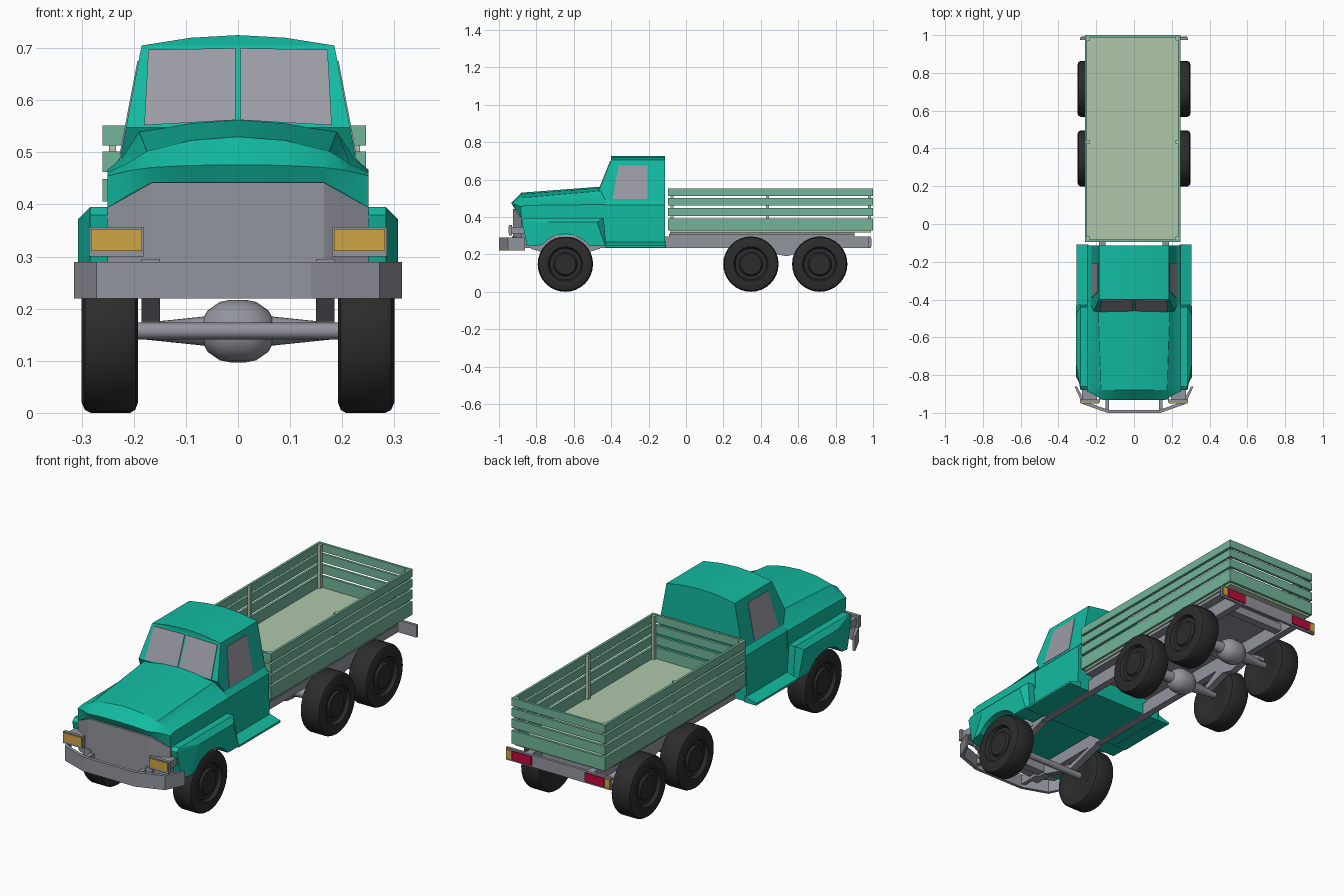
import bpy, bmesh, math
from mathutils import Vector

if "Cube" in bpy.data.objects:
    bpy.data.objects.remove(bpy.data.objects["Cube"])

def mat(name, r, g, b):
    m = bpy.data.materials.new(name)
    m.diffuse_color = (r, g, b, 1)
    m.use_nodes = True
    m.node_tree.nodes["Principled BSDF"].inputs["Base Color"].default_value = m.diffuse_color
    return m

TEAL = mat("teal_paint", 0.006, 0.50, 0.36)
GREY = mat("grey_metal", 0.29, 0.30, 0.34)
GLASS = mat("grey_glass", 0.33, 0.33, 0.38)
BLACK = mat("black_rubber", 0.025, 0.025, 0.025)
BOARD = mat("green_boards", 0.17, 0.46, 0.32)
FLOOR = mat("pale_green_floor", 0.43, 0.58, 0.40)
AMBER = mat("amber_lamp", 0.62, 0.38, 0.06)
RED = mat("red_lamp", 0.50, 0.003, 0.04)

def finish(name, bm, material, smooth=None):
    bmesh.ops.recalc_face_normals(bm, faces=bm.faces[:])
    me = bpy.data.meshes.new(name)
    bm.to_mesh(me)
    bm.free()
    ob = bpy.data.objects.new(name, me)
    bpy.context.collection.objects.link(ob)
    me.materials.append(material)
    if smooth:
        bpy.ops.object.select_all(action='DESELECT')
        ob.select_set(True)
        bpy.context.view_layer.objects.active = ob
        bpy.ops.object.shade_smooth_by_angle(angle=math.radians(smooth))
    return ob

def rings(name, ring_list, material, mirror=False):
    """Solid through closed rings of equal point count, ends capped."""
    bm = bmesh.new()
    for s in ((1, -1) if mirror else (1,)):
        vs = [[bm.verts.new((s * p[0], p[1], p[2])) for p in r] for r in ring_list]
        n = len(vs[0])
        for a, b in zip(vs, vs[1:]):
            for i in range(n):
                j = (i + 1) % n
                bm.faces.new((a[i], a[j], b[j], b[i]))
        bm.faces.new(vs[0])
        bm.faces.new(vs[-1])
    return finish(name, bm, material)

def prism(name, pts, vec, material, mirror=False):
    v = Vector(vec)
    return rings(name, [pts, [Vector(p) + v for p in pts]], material, mirror)

def box(name, x, y, z, material, mirror=False):
    pts = [(x[0], y[0], z[0]), (x[1], y[0], z[0]), (x[1], y[1], z[0]), (x[0], y[1], z[0])]
    return prism(name, pts, (0, 0, z[1] - z[0]), material, mirror)

def loft(name, stations, material, smooth=None):
    """Symmetric body: half sections from lower side to top centre, mirrored."""
    bm = bmesh.new()
    k = len(stations[0])
    rows = [[bm.verts.new(p) for p in s] + [bm.verts.new((-p[0], p[1], p[2])) for p in s[-2::-1]]
            for s in stations]
    n = len(rows[0])
    for a, b in zip(rows, rows[1:]):
        for i in range(n):
            j = (i + 1) % n
            bm.faces.new((a[i], a[j], b[j], b[i]))
    for r in (rows[0], rows[-1]):
        for i in range(k - 2):
            bm.faces.new((r[i], r[i + 1], r[n - 2 - i], r[n - 1 - i]))
        bm.faces.new((r[k - 2], r[k - 1], r[k]))
    return finish(name, bm, material, smooth)

def lathe(name, profile, y, z, material, mirror=False, seg=32):
    """Revolve (x, radius) points about the line parallel to x through y, z."""
    bm = bmesh.new()
    for s in ((1, -1) if mirror else (1,)):
        rs = [[bm.verts.new((s * x, y + r * math.cos(2 * math.pi * i / seg),
                             z + r * math.sin(2 * math.pi * i / seg))) for i in range(seg)]
              for x, r in profile]
        for a, b in zip(rs, rs[1:]):
            for i in range(seg):
                j = (i + 1) % seg
                bm.faces.new((a[i], a[j], b[j], b[i]))
        bm.faces.new(rs[0])
        bm.faces.new(rs[-1])
    return finish(name, bm, material, 35)

# Wheels and axles
AXLES = {"front": -0.645, "middle": 0.347, "rear": 0.715}
tyre = [(.205, .06), (.192, .09), (.192, .128), (.197, .142), (.207, .148), (.283, .148), (.294, .142),
        (.30, .128), (.30, .092), (.284, .084), (.284, .064), (.294, .056), (.294, .012)]
for n, y in AXLES.items():
    lathe(n + "_wheels", tyre, y, .148, BLACK, True)
    if n != "front":
        half = [(.21, .014), (.19, .015), (.065, .028), (.058, .04), (.035, .056), (.015, .06)]
        lathe(n + "_axle", [(-x, r) for x, r in half] + half[::-1], y, .157, GREY, seg=20)
lathe("front_axle", [(-.21, .016), (.21, .016)], AXLES["front"], .157, GREY, seg=12)

# Chassis
box("frame_rails", (.15, .185), (-.93, .985), (.235, .295), GREY, True)
for i, y in enumerate((-.86, -.15, .2, .53, .88)):
    box(f"cross_member_{i+1}", (-.155, .155), (y - .02, y + .02), (.245, .285), GREY)
prism("rear_springs", [(.15, y, z) for y, z in (
    (.33, .18), (.45, .25), (.535, .275), (.62, .25), (.74, .18), (.74, .16),
    (.60, .205), (.535, .19), (.47, .205), (.33, .16))], (.035, 0, 0), GREY, True)
prism("front_springs", [(.15, y, z) for y, z in (
    (-.83, .25), (-.645, .20), (-.46, .25), (-.46, .23), (-.645, .175), (-.83, .23))],
    (.035, 0, 0), GREY, True)

# Front bumper
half = [(.135, -.984), (.26, -.94), (.302, -.86), (.315, -.86), (.272, -.953), (.14, -1.0)]
plan = half[2::-1] + [(-x, y) for x, y in half] + half[:2:-1]
plan = half + [(-x, y) for x, y in half[::-1]]
prism("front_bumper", [(x, y, .22) for x, y in plan], (0, 0, .07), GREY)
box("bumper_brackets", (.132, .152), (-.987, -.88), (.235, .28), GREY, True)

# Hood: lip, nose, front edge, windscreen base
loft("hood", [
    [(.25, -.872, .30), (.25, -.88, .395), (.21, -.895, .42), (.165, -.915, .443), (.09, -.915, .443), (0, -.915, .443)],
    [(.25, -.872, .30), (.25, -.885, .455), (.21, -.905, .465), (.165, -.932, .471), (.09, -.932, .475), (0, -.932, .476)],
    [(.25, -.85, .30), (.25, -.85, .462), (.215, -.86, .478), (.175, -.88, .502), (.09, -.88, .523), (0, -.88, .53)],
    [(.25, -.43, .30), (.25, -.43, .467), (.222, -.43, .49), (.19, -.445, .54), (.09, -.45, .556), (0, -.455, .562)]],
    TEAL, 25)

# Grille: flat centre with swept sides
prism("grille", [(.25, -.88, .25), (.25, -.88, .394), (.165, -.924, .442), (.165, -.924, .25)],
      (0, .04, 0), GREY, True)
box("grille_centre", (-.165, .165), (-.924, -.884), (.25, .442), GREY)

# Cab
def front_y(z):
    return -.43 - .033 * (z - .49) / .058 if z < .548 else -.463 + .063 * (z - .548) / .157

shape = [(.25, .24), (.247, .465), (.226, .49), (.215, .548), (.185, .705), (.09, .72), (0, .725)]
loft("cab", [[(x, -.43 if z < .5 else front_y(min(z, .705)), z) for x, z in shape],
             [(x, -.113, z) for x, z in shape]], TEAL)
prism("running_boards", [(.24, -.43, .238), (.305, -.43, .238), (.305, -.43, .248), (.24, -.43, .268)],
      (0, .322, 0), TEAL, True)

# Windows as thin plates on the cab surfaces
prism("windscreen", [(x, front_y(z) - .004, z) for x, z in
      ((.005, .562), (.18, .552), (.172, .697), (.005, .70))], (0, .007, 0), GLASS, True)
prism("door_windows", [(.2285 - (z - .49) * .191, y, z) for y, z in
      ((-.393, .497), (-.36, .675), (-.207, .675), (-.207, .497))], (-.007, 0, 0), GLASS, True)

# Front fenders with round wheel cut and bevelled outer face
arch = [(-.645 + .16 * math.cos(math.radians(a)), .15 + .16 * math.sin(math.radians(a)))
        for a in range(37, 144, 106 // 8)]
big = [(-.85, .245), (-.878, .38), (-.86, .395), (-.44, .395), (-.428, .245)] + arch
small = [(-.81, .245), (-.745, .37), (-.735, .372), (-.475, .372), (-.432, .245)] + arch
rings("front_fenders", [[(x, y, z) for y, z in p] for x, p in
      ((.19, big), (.284, big), (.307, small))], TEAL, True)

# Headlamps
box("headlamp_housings", (.18, .286), (-.946, -.93), (.30, .357), GREY, True)
box("headlamp_backs", (.195, .275), (-.932, -.86), (.31, .347), GREY, True)
box("headlamp_lenses", (.184, .282), (-.95, -.944), (.311, .353), AMBER, True)

# Cargo bed: floor, slats, posts (slightly off centre as drawn)
X0, X1, Y0, Y1, T = -.26, .246, -.095, 1.0, .012
box("bed_floor", (X0 + T, X1 - T), (Y0 + T, Y1 - T), (.318, .337), FLOOR)
box("bed_underframe", (-.235, .225), (-.085, .9), (.303, .319), GREY)
box("bed_bearers", (.15, .182), (-.09, .9), (.29, .31), GREY, True)
for i, z in enumerate(((.328, .393), (.406, .449), (.462, .502), (.513, .552))):
    box(f"left_slat_{i+1}", (X0, X0 + T), (Y0, Y1), z, BOARD)
    box(f"right_slat_{i+1}", (X1 - T, X1), (Y0, Y1), z, BOARD)
    box(f"front_slat_{i+1}", (X0 + T, X1 - T), (Y0, Y0 + T), z, BOARD)
    box(f"tail_slat_{i+1}", (X0 + T, X1 - T), (Y1 - T, Y1), z, BOARD)
for n, y in (("front", Y0 + T), ("middle", .427), ("rear", Y1 - T - .016)):
    box(n + "_left_post", (X0 + T, X0 + T + .014), (y, y + .016), (.33, .55), FLOOR)
    box(n + "_right_post", (X1 - T - .014, X1 - T), (y, y + .016), (.33, .55), FLOOR)

# Tail bar and lamps
box("tail_bar", (-.285, .285), (.975, .988), (.235, .295), GREY)
box("tail_lamps", (.145, .25), (.986, .993), (.243, .287), RED, True)
box("turn_lamps", (.252, .28), (.986, .993), (.243, .287), AMBER, True)
